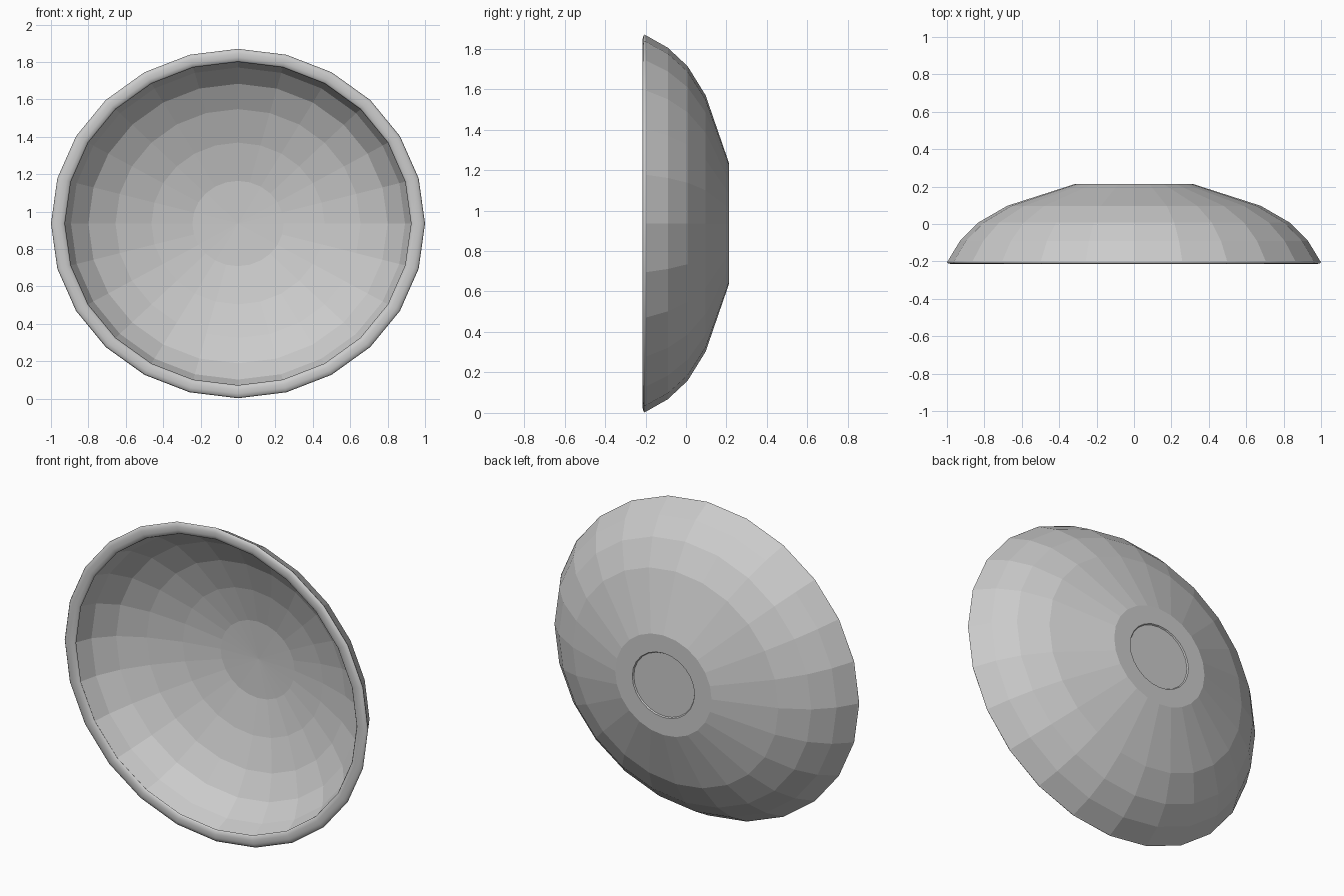
import bpy, bmesh
from math import sin, cos, pi

if "Cube" in bpy.data.objects:
    bpy.data.objects.remove(bpy.data.objects["Cube"])

CZ, SQUASH = 0.936, 0.934   # centre height, vertical flattening


def lathe(name, profile, sides=24, closed=False, smooth=False):
    """Spin (radius, y) points round the y axis into an elliptical shell."""
    bm = bmesh.new()
    rings = []
    for r, y in profile:
        if r == 0:
            rings.append([bm.verts.new((0, y, CZ))] * sides)
        else:
            rings.append([bm.verts.new((r * cos(2 * pi * i / sides), y,
                                        CZ + SQUASH * r * sin(2 * pi * i / sides)))
                          for i in range(sides)])
    pairs = list(zip(rings, rings[1:]))
    if closed:
        pairs.append((rings[-1], rings[0]))
    for a, b in pairs:
        for i in range(sides):
            j = (i + 1) % sides
            quad = list(dict.fromkeys((a[i], a[j], b[j], b[i])))
            bm.faces.new(quad).smooth = smooth
    bmesh.ops.recalc_face_normals(bm, faces=bm.faces)
    mesh = bpy.data.meshes.new(name)
    bm.to_mesh(mesh)
    bm.free()
    obj = bpy.data.objects.new(name, mesh)
    bpy.context.collection.objects.link(obj)
    return obj


# Faceted dish: inside, hidden lip under the rim, outside, flat base
lathe("dish", [(0, 0.195), (0.244, 0.185), (0.463, 0.14), (0.655, 0.075),
               (0.80, -0.005), (0.893, -0.105), (0.93, -0.197),
               (0.995, -0.197), (0.93, -0.09), (0.832, 0.008),
               (0.678, 0.097), (0.318, 0.213), (0.205, 0.213),
               (0.20, 0.206), (0, 0.206)])

# Smooth rolled rim, a flattened tube
lathe("rim", [(0.9625 + 0.0375 * cos(pi * k / 5), -0.203 + 0.0125 * sin(pi * k / 5))
              for k in range(10)], closed=True, smooth=True)
